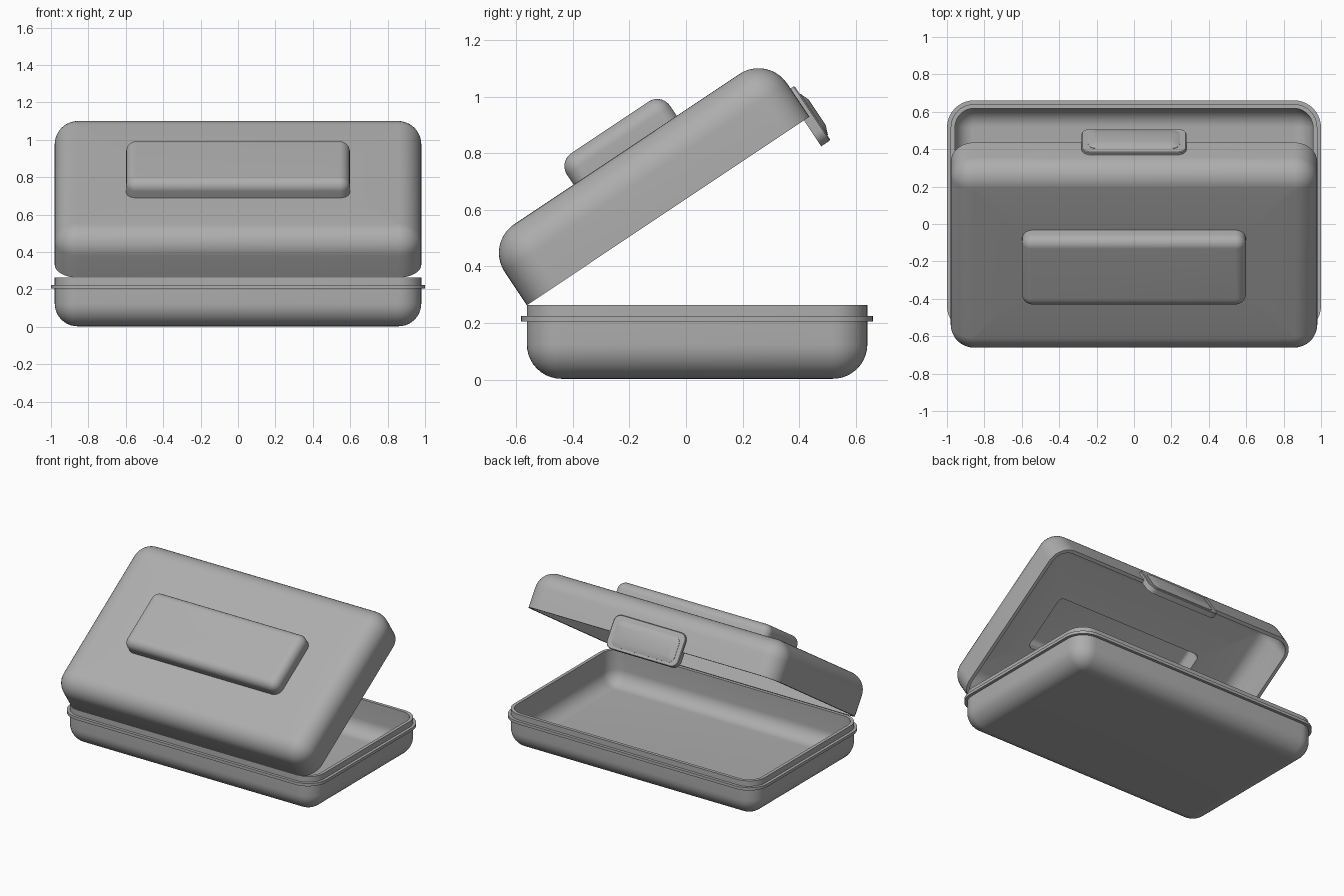
import bpy, bmesh, math
from mathutils import Matrix

if "Cube" in bpy.data.objects:
    bpy.data.objects.remove(bpy.data.objects["Cube"])

T = 0.023                      # wall thickness
SEG = 10                       # segments per rounded corner
HINGE_Y, HINGE_Z = -0.5625, 0.263
ANGLE = math.radians(33.7)

# Dark grey for every part
grey = bpy.data.materials.new("dark_grey")
grey.diffuse_color = (0.42, 0.42, 0.42, 1)
grey.use_nodes = True
grey.node_tree.nodes["Principled BSDF"].inputs["Base Color"].default_value = grey.diffuse_color


def ring(box, r, inset, z):
    """Rounded rectangle (half width, y0, y1) shrunk by inset, at height z."""
    hx, y0, y1 = box[0] - inset, box[1] + inset, box[2] - inset
    r = max(r - inset, 0.008)
    pts = []
    for k, (cx, cy) in enumerate([(hx - r, y1 - r), (-hx + r, y1 - r),
                                  (-hx + r, y0 + r), (hx - r, y0 + r)]):
        for i in range(SEG + 1):
            a = math.pi / 2 * (k + i / SEG)
            pts.append((cx + r * math.cos(a), cy + r * math.sin(a), z))
    return pts


def fillet(box, r, f, inset, z, side):
    """Rings from the flat end at height z out to the wall; side=+1 rises."""
    rings = []
    for i in range(SEG + 1):
        a = math.pi / 2 * i / SEG
        rings.append(ring(box, r, inset + f * (1 - math.sin(a)),
                          z + side * f * (1 - math.cos(a))))
    return rings


def loft(name, rings, matrix=Matrix()):
    bm = bmesh.new()
    loops = [[bm.verts.new(p) for p in pts] for pts in rings]
    n = len(loops[0])
    for a, b in zip(loops, loops[1:]):
        for i in range(n):
            j = (i + 1) % n
            bm.faces.new((a[i], a[j], b[j], b[i]))
    bm.faces.new(loops[0])
    bm.faces.new(loops[-1])
    bmesh.ops.recalc_face_normals(bm, faces=bm.faces)
    bm.transform(matrix)
    me = bpy.data.meshes.new(name)
    bm.to_mesh(me)
    bm.free()
    me.materials.append(grey)
    ob = bpy.data.objects.new(name, me)
    bpy.context.collection.objects.link(ob)
    bpy.ops.object.select_all(action='DESELECT')
    ob.select_set(True)
    bpy.context.view_layer.objects.active = ob
    bpy.ops.object.shade_smooth_by_angle(angle=math.radians(30))
    return ob


# Base tray with a flange below its rim
base = (0.98, HINGE_Y, 0.641)
R, F = 0.125, 0.122
rings = fillet(base, R, F, 0, 0.003, 1)
rings += [ring(base, R, d, z) for d, z in
          [(0, 0.205), (-0.02, 0.205), (-0.02, 0.225), (0, 0.225),
           (0, 0.264), (T, 0.264)]]
rings += fillet(base, R, F - T, T, T + 0.003, 1)[::-1]
loft("base_tray", rings)

# Hinged lid, built flat from the hinge line and then swung open
swing = Matrix.Translation((0, HINGE_Y, HINGE_Z)) @ Matrix.Rotation(ANGLE, 4, 'X')
lid = (0.98, 0, 1.2)
bump = (0.598, 0.374, 0.812)
H, BH = 0.263, 0.36
BR = 0.055
rings = fillet(bump, BR, 0.055, 0, BH, -1)
rings.append(ring(bump, BR, 0, H))
rings += fillet(lid, R, F, 0, H, -1)
rings += [ring(lid, R, 0, 0), ring(lid, R, T, 0)]
rings += fillet(lid, R, F - T, T, H - T, -1)[::-1]
rings.append(ring(bump, BR, T, H - T))
rings += fillet(bump, BR, 0.055 - T, T, BH - T, -1)[::-1]
loft("lid", rings, swing)

# Latch on the lid's free edge: plate plus raised tapered panel
stand = swing @ Matrix.Translation((0, 1.177, 0)) @ Matrix.Rotation(-math.pi / 2, 4, 'X')
# after the turn, local y runs down the lid wall and local z points outward
plate = (0.28, -0.12, 0.11)
loft("latch_plate", [ring(plate, 0.05, d, z) for d, z in
                     [(0, 0), (0, 0.036), (0.004, 0.04)]], stand)
panel = (0.245, -0.085, 0.09)
loft("latch_panel", [ring(panel, 0.045, d, z) for d, z in
                     [(0, 0.036), (0, 0.042), (0.034, 0.055)]], stand)
